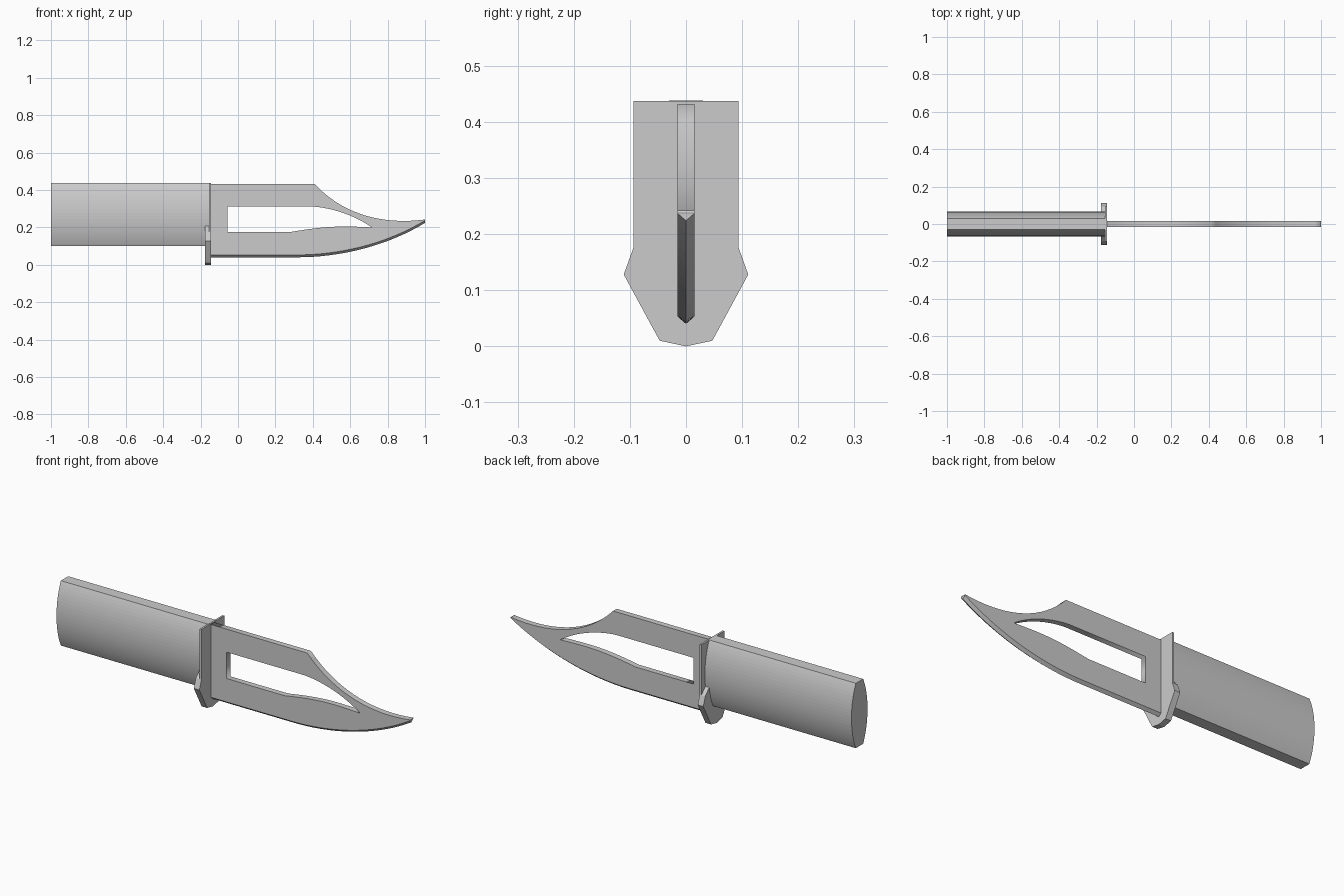
import bpy, bmesh
from mathutils import Vector
from mathutils.geometry import interpolate_bezier

cube = bpy.data.objects.get("Cube")
if cube:
    bpy.data.objects.remove(cube, do_unlink=True)

steel = bpy.data.materials.new("grey steel")
steel.use_nodes = True
steel.diffuse_color = (0.6, 0.6, 0.6, 1)
steel.node_tree.nodes["Principled BSDF"].inputs["Base Color"].default_value = (0.6, 0.6, 0.6, 1)


def arc(a, b, c, d, n=18):
    """Points along a 2D cubic curve."""
    pts = interpolate_bezier(*[Vector((*p, 0)) for p in (a, b, c, d)], n)
    return [(p.x, p.y) for p in pts]


def finish(name, bm):
    bmesh.ops.recalc_face_normals(bm, faces=bm.faces)
    mesh = bpy.data.meshes.new(name)
    bm.to_mesh(mesh)
    bm.free()
    mesh.materials.append(steel)
    obj = bpy.data.objects.new(name, mesh)
    bpy.context.collection.objects.link(obj)
    return obj


def prism(name, half, x0, x1):
    """Extrude along x a (y, z) half outline, mirrored in y."""
    outline = half + [(-y, z) for y, z in reversed(half) if y > 0]
    bm = bmesh.new()
    face = bm.faces.new([bm.verts.new((x0, y, z)) for y, z in outline])
    out = bmesh.ops.extrude_face_region(bm, geom=[face])["geom"]
    bmesh.ops.translate(bm, vec=(x1 - x0, 0, 0),
                        verts=[g for g in out if isinstance(g, bmesh.types.BMVert)])
    return finish(name, bm)


# Handle with bulging sides and flat top and bottom
prism("handle", arc((0.03, 0.1), (0.078, 0.2), (0.078, 0.338), (0.03, 0.438), 22), -1, -0.15)

# Thin guard plate and the thicker block on its lower part
lower = [(0, 0), (0.047, 0.01), (0.111, 0.128), (0.094, 0.175)]
prism("guard_plate", lower + [(0.094, 0.437)], -0.155, -0.145)
prism("guard_block", lower + [(0.06, 0.21)], -0.177, -0.147)

# Blade outline: spine, clipped point, then the line where the edge bevel starts
HALF = 0.015
belly = [(-0.15, 0.053)] + arc((0.32, 0.053), (0.55, 0.053), (0.8, 0.115), (1, 0.237))
spine = [(-0.15, 0.432)] + arc((0.41, 0.432), (0.56, 0.27), (0.77, 0.212), (1, 0.242))
window = ([(-0.055, 0.175), (-0.055, 0.312)]
          + arc((0.39, 0.312), (0.51, 0.305), (0.63, 0.26), (0.715, 0.2))
          + arc((0.715, 0.2), (0.55, 0.208), (0.47, 0.208), (0.28, 0.175))[1:])

curve = bpy.data.curves.new("blade_outline", "CURVE")
curve.dimensions = "2D"
curve.fill_mode = "BOTH"
curve.extrude = HALF
for loop in (belly + spine[::-1], window):
    spline = curve.splines.new("POLY")
    spline.points.add(len(loop) - 1)
    for point, (x, z) in zip(spline.points, loop):
        point.co = (x, z, 0, 1)
    spline.use_cyclic_u = True
source = bpy.data.objects.new("blade_outline", curve)
bpy.context.collection.objects.link(source)
bpy.context.view_layer.update()
evaluated = source.evaluated_get(bpy.context.evaluated_depsgraph_get())
bm = bmesh.new()
bm.from_mesh(evaluated.to_mesh())
evaluated.to_mesh_clear()
bpy.data.objects.remove(source, do_unlink=True)
for v in bm.verts:  # stand the flat outline upright
    v.co = (v.co.x, -v.co.z, v.co.y)
bmesh.ops.remove_doubles(bm, verts=bm.verts, dist=0.0001)
finish("blade", bm)

# Sharpened edge: a V-shaped strip below the blade
bm = bmesh.new()
rows = [[bm.verts.new(p) for p in ((x, -HALF, z), (x, 0, z - 0.013), (x, HALF, z))]
        for x, z in belly]
for a, b in zip(rows, rows[1:]):
    for i in range(2):
        bm.faces.new((a[i], a[i + 1], b[i + 1], b[i]))
bm.faces.new(rows[0])
bm.faces.new(rows[-1])
finish("cutting_edge", bm)
